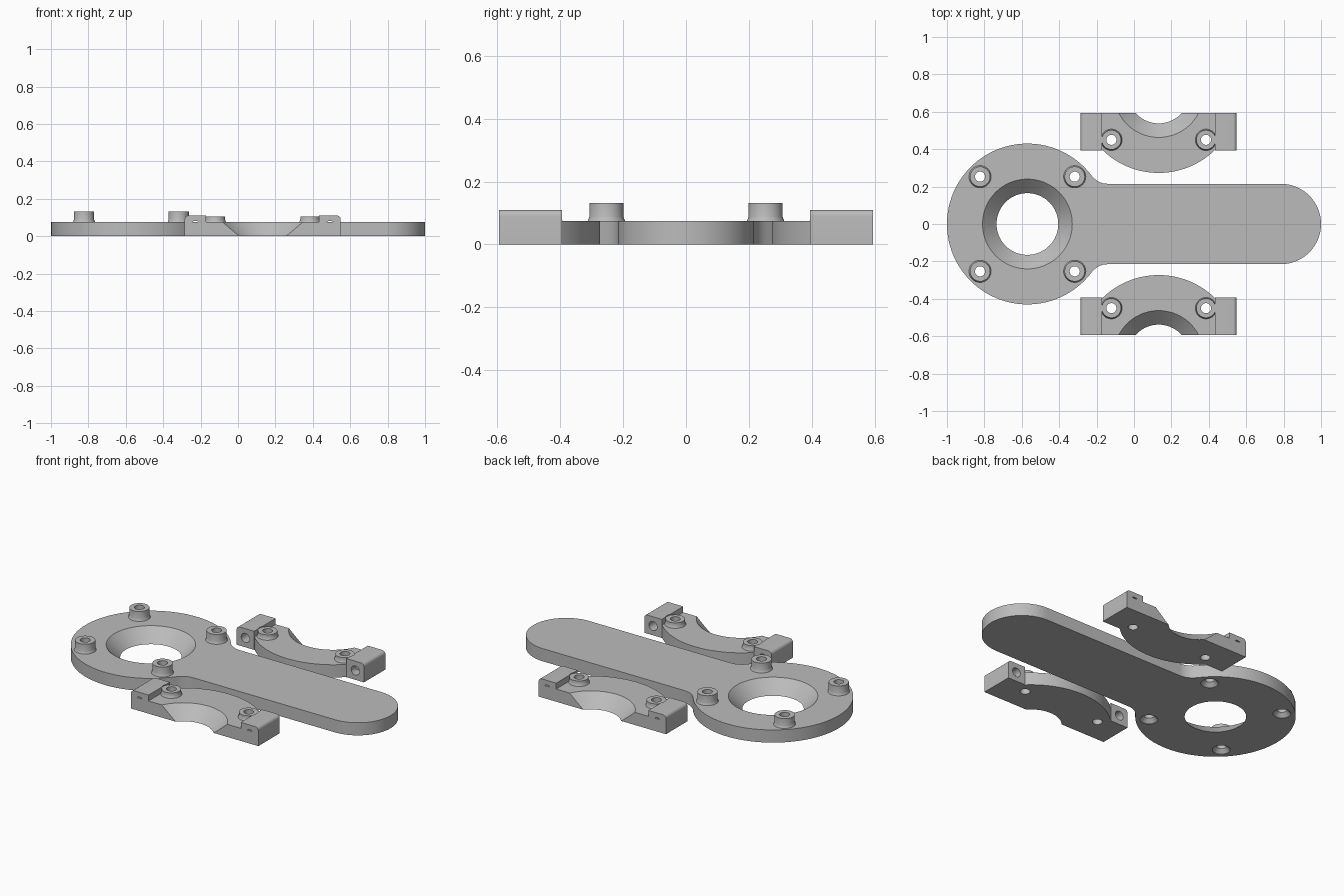
import bpy, bmesh
from math import sin, cos, pi, radians, asin
from mathutils import Matrix

cube = bpy.data.objects.get("Cube")
if cube:
    bpy.data.objects.remove(cube, do_unlink=True)

grey = bpy.data.materials.new("plain grey")
grey.use_nodes = True
GREY = (0.5, 0.5, 0.5, 1)
grey.diffuse_color = GREY
grey.node_tree.nodes["Principled BSDF"].inputs["Base Color"].default_value = GREY

PLATE, TALL, DISC = 0.075, 0.11, 0.43
SCREW = 0.253          # screw offset from the disc centre, both axes
HOLE = 0.027


def finish(name, bm):
    bmesh.ops.recalc_face_normals(bm, faces=bm.faces)
    mesh = bpy.data.meshes.new(name)
    bm.to_mesh(mesh)
    bm.free()
    mesh.materials.append(grey)
    obj = bpy.data.objects.new(name, mesh)
    bpy.context.collection.objects.link(obj)
    return obj


def arc(cx, cy, r, a0, a1, n):
    steps = [radians(a0 + (a1 - a0) * i / n) for i in range(n + 1)]
    return [(cx + r * cos(a), cy + r * sin(a)) for a in steps]


def prism(name, outline, low, high, along_y=False):
    """Extrude a flat outline upwards, or along y when it is drawn in x and z."""
    bm = bmesh.new()
    place = (lambda p: (p[0], low, p[1])) if along_y else (lambda p: (p[0], p[1], low))
    face = bm.faces.new([bm.verts.new(place(p)) for p in outline])
    extruded = bmesh.ops.extrude_face_region(bm, geom=[face])["geom"]
    move = (0, high - low, 0) if along_y else (0, 0, high - low)
    bmesh.ops.translate(bm, vec=move,
                        verts=[v for v in extruded if isinstance(v, bmesh.types.BMVert)])
    return finish(name, bm)


def turned(name, x, y, profile, n=48):
    """Solid of revolution about a vertical axis from (radius, height) pairs."""
    bm = bmesh.new()
    rings = [[bm.verts.new((*p, z)) for p in arc(x, y, r, 0, 360 - 360 / n, n - 1)]
             for r, z in profile]
    for a, b in zip(rings, rings[1:]):
        for i in range(n):
            j = (i + 1) % n
            bm.faces.new((a[i], a[j], b[j], b[i]))
    bm.faces.new(rings[0])
    bm.faces.new(rings[-1])
    return finish(name, bm)


def combine(obj, other, operation):
    bpy.context.view_layer.objects.active = obj
    mod = obj.modifiers.new("join", "BOOLEAN")
    mod.operation, mod.solver, mod.object = operation, "EXACT", other
    bpy.ops.object.modifier_apply(modifier=mod.name)
    bpy.data.objects.remove(other, do_unlink=True)


def boss(x, y, r, top):
    return turned("boss", x, y, [(r, 0.04), (r + 0.006, PLATE - 0.002),
                                 (r + 0.002, PLATE + 0.008), (r, PLATE + 0.014), (r, top)])


def bowl(x, y):
    return turned("bowl", x, y, [(0.155, -0.01), (0.165, 0), (0.24, PLATE), (0.25, PLATE + 0.01)], 80)


def smooth(obj):
    bpy.ops.object.select_all(action="DESELECT")
    obj.select_set(True)
    bpy.context.view_layer.objects.active = obj
    bpy.ops.object.shade_smooth_by_angle(angle=radians(30))


# Paddle plate: round head, filleted neck and round-ended handle
HX, HALF, FILLET, NECK = -0.57, 0.215, 0.1075, -0.14
outline = (arc(HX, 0, DISC, 36.87, 323.13, 72)
           + arc(NECK, -HALF - FILLET, FILLET, 143.13, 90, 8)[1:]
           + arc(1 - HALF, 0, HALF, -90, 90, 36)
           + arc(NECK, HALF + FILLET, FILLET, -90, -143.13, 8)[:-1])
paddle = prism("paddle_plate", outline, 0, PLATE)
combine(paddle, bowl(HX, 0), "DIFFERENCE")

# Screw bosses with countersunk holes on the head
for sx in (-1, 1):
    for sy in (-1, 1):
        x, y = HX + sx * SCREW, sy * SCREW
        combine(paddle, boss(x, y, 0.054, 0.131), "UNION")
        combine(paddle, turned("screw_hole", x, y, [(0.048, -0.01), (0.048, 0.002), (HOLE, 0.024),
                                                    (HOLE, 0.2)]), "DIFFERENCE")
smooth(paddle)

# Front clamp: arched plate between two lug blocks
CX, CY, FRONT, BACK = 0.132, -0.703, -0.594, -0.394
start = asin((FRONT - CY) / DISC) * 180 / pi
clamp = prism("front_clamp", arc(CX, CY, DISC, start, 180 - start, 56), 0, PLATE)
combine(clamp, bowl(CX, CY), "DIFFERENCE")
for s in (-1, 1):
    outer, inner, rnd = 0.417, 0.302, 0.02
    shape = [(inner, 0), (outer, 0)] + arc(outer - rnd, TALL - rnd, rnd, 0, 90, 6) + [(inner, TALL)]
    block = prism("lug", [(CX + s * x, z) for x, z in shape], FRONT, BACK, along_y=True)
    bolt = prism("bolt_hole", arc(CX + s * 0.36, 0.055, HOLE, 0, 345, 23), FRONT - 0.1,
                 BACK + 0.1, along_y=True)
    combine(block, bolt, "DIFFERENCE")
    combine(clamp, block, "UNION")
    x, y = CX + s * SCREW, CY + SCREW
    combine(clamp, turned("clearance", x, y, [(0.054, 0.105), (0.054, 0.2)]), "DIFFERENCE")
    combine(clamp, boss(x, y, 0.052, 0.105), "UNION")
    combine(clamp, turned("screw_hole", x, y, [(HOLE, -0.1), (HOLE, 0.2)]), "DIFFERENCE")
smooth(clamp)

# Back clamp mirrors the front one
back = clamp.copy()
back.data = clamp.data.copy()
back.name = "back_clamp"
back.data.transform(Matrix.Scale(-1, 4, (0, 1, 0)))
back.data.flip_normals()
bpy.context.collection.objects.link(back)
